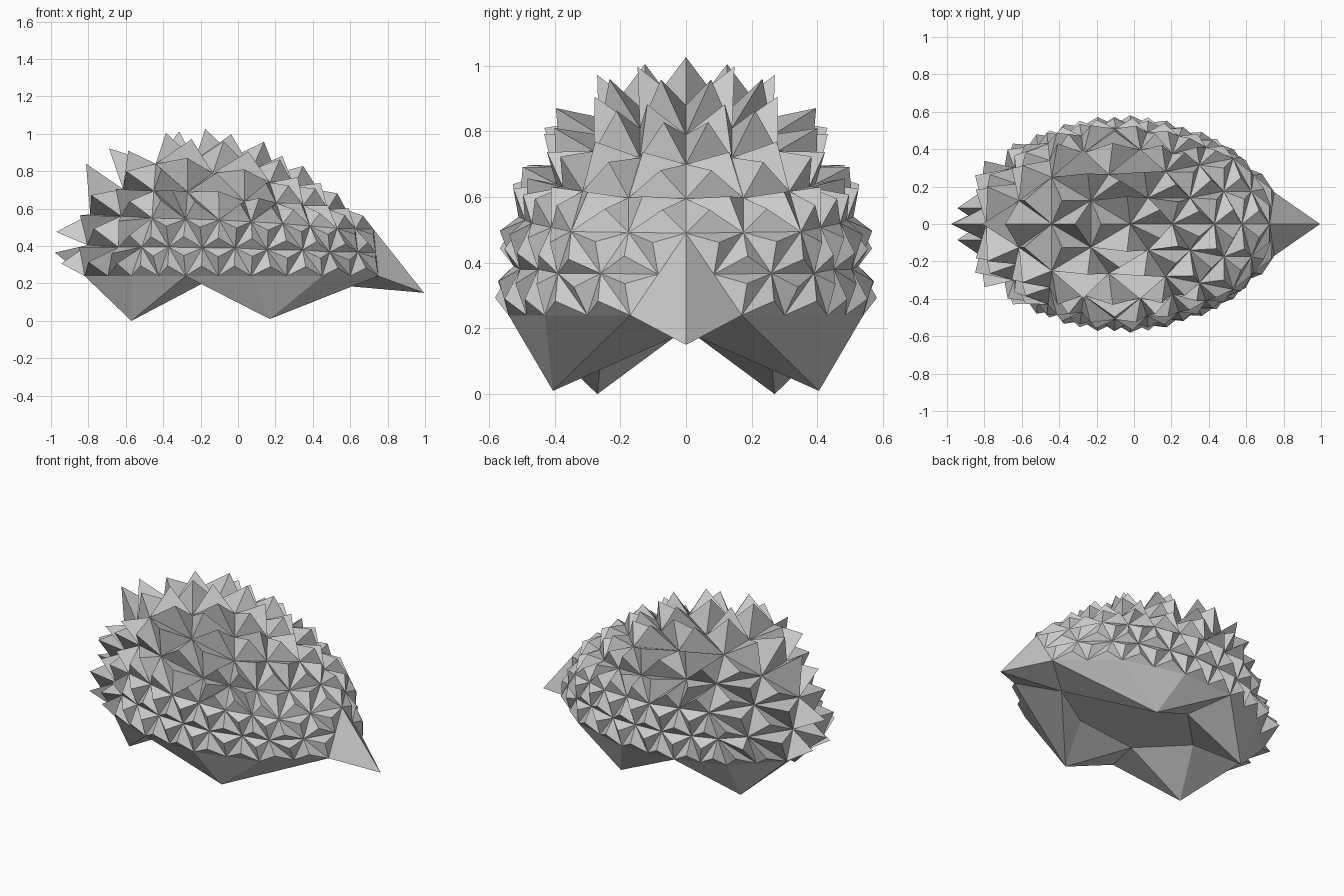
import bpy, bmesh, math
from mathutils import Vector

if "Cube" in bpy.data.objects:
    bpy.data.objects.remove(bpy.data.objects["Cube"])

def clamp(v):
    return max(0.0, min(1.0, v))

mat = bpy.data.materials.new("plain grey")
mat.diffuse_color = (0.6, 0.6, 0.6, 1)
mat.use_nodes = True
mat.node_tree.nodes["Principled BSDF"].inputs["Base Color"].default_value = mat.diffuse_color

bm = bmesh.new()

# Coarse dome corners, mirrored across y: lower rim, middle row, crown
corners = [(0.75, 0.17, 0.24), (0.45, 0.43, 0.24), (0.07, 0.54, 0.24),
           (-0.28, 0.52, 0.24), (-0.57, 0.41, 0.24), (-0.82, 0.17, 0.24),
           (0.725, 0, 0.49), (0.53, 0.35, 0.495), (0.24, 0.47, 0.52),
           (-0.10, 0.51, 0.54), (-0.46, 0.43, 0.55), (-0.79, 0, 0.57),
           (0.43, 0, 0.70), (0.17, 0.28, 0.74), (-0.02, 0, 0.88), (-0.44, 0.25, 0.84)]
for x, y, z in corners:
    for s in ((1, -1) if y else (1,)):
        bm.verts.new((x, y * s, z))
bmesh.ops.convex_hull(bm, input=bm.verts[:])
bmesh.ops.triangulate(bm, faces=bm.faces[:])
bmesh.ops.recalc_face_normals(bm, faces=bm.faces[:])

# Open the belly and the snout, then split every shell triangle in four
def opened(f):
    snout = all(v.co.x > 0.7 for v in f.verts)
    return snout or all(v.co.z < 0.245 for v in f.verts)
bmesh.ops.delete(bm, geom=[f for f in bm.faces if opened(f)], context='FACES')
bmesh.ops.subdivide_edges(bm, edges=bm.edges[:], cuts=1, use_grid_fill=True)
rim = [e for e in bm.edges if len(e.link_faces) == 1]
shell = bm.faces[:]

# Snout and foot tips, belly points
nose = bm.verts.new((0.995, 0, 0.15))
chest = bm.verts.new((0.54, 0, 0.19))
groin = bm.verts.new((-0.44, 0, 0.2))
low = [v for v in {v for e in rim for v in e.verts} if v.co.z < 0.25]
def nearest(p):
    return min(low, key=lambda v: (v.co - Vector(p)).length)
rump = nearest((-0.83, 0, 0.24))
feet, inner = {}, []
for s in (1, -1):
    fore = bm.verts.new((0.17, 0.405 * s, 0.01))
    hind = bm.verts.new((-0.57, 0.27 * s, 0))
    flank = bm.verts.new((-0.19, 0.25 * s, 0.2))
    elbow = bm.verts.new((0.23, 0.2 * s, 0.2))
    cheek = nearest((0.75, 0.17 * s, 0.24))
    side = nearest((-0.28, 0.52 * s, 0.24))
    feet[s] = (fore, hind, side.co.x)
    inner += [elbow, flank]
    for tri in [(cheek, chest, fore), (chest, elbow, fore), (elbow, flank, fore),
                (flank, side, fore), (side, flank, hind), (flank, groin, hind),
                (groin, rump, hind), (nose, cheek, chest)]:
        bm.faces.new(tri)
# Belly plates between the legs
e1, f1, e2, f2 = inner
for poly in [(chest, e1, e2), (e1, f1, f2, e2), (f1, groin, f2)]:
    bm.faces.new(poly)

# Fans from the rim to the snout and to each foot
for e in rim:
    a, b = e.verts
    m = (a.co + b.co) / 2
    if m.z > 0.25:
        tip = nose
    else:
        fore, hind, split = feet[1 if m.y > 0 else -1]
        tip = fore if m.x > split else hind
    bm.faces.new((a, b, tip))
bmesh.ops.recalc_face_normals(bm, faces=bm.faces[:])

# Spines: raise the middle of each shell triangle, taller on the back and rump
for f in shell:
    c = f.calc_center_median()
    h = 0.05 + 0.11 * clamp((c.z - 0.45) / 0.4)
    if abs(c.y) < 0.06:
        h += 0.12 * clamp((-0.45 - c.x) / 0.15)
    else:
        h += 0.08 * clamp((-0.5 - c.x) / 0.25)
    h *= 1 - 0.35 * clamp(c.x / 0.5)
    tip = c + f.normal * h
    tip.x = max(tip.x, -1)
    new = bmesh.ops.poke(bm, faces=[f])
    new["verts"][0].co = tip

me = bpy.data.meshes.new("spiny_animal_body")
bm.to_mesh(me)
bm.free()
me.materials.append(mat)
ob = bpy.data.objects.new("spiny_animal_body", me)
bpy.context.collection.objects.link(ob)
